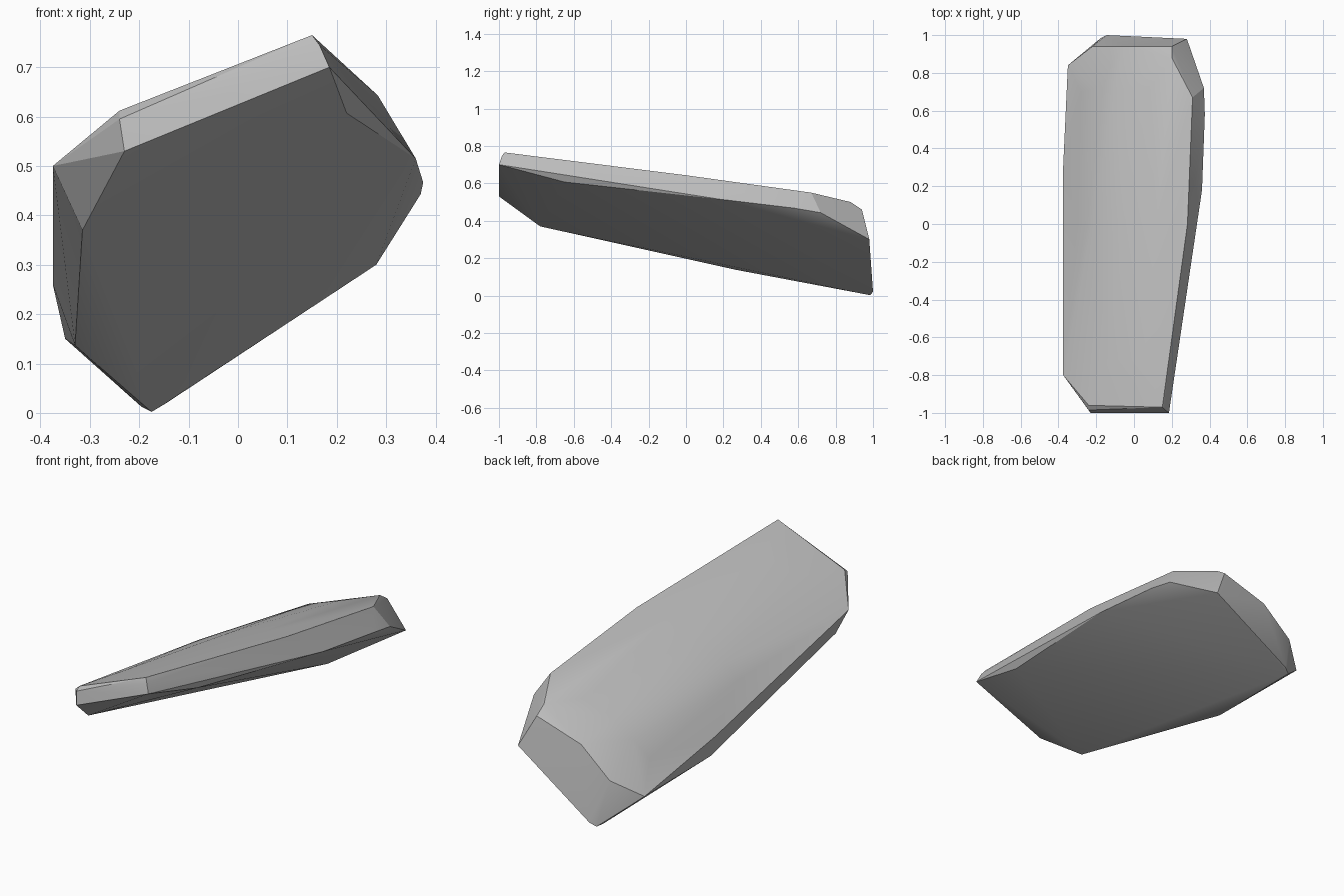
import bpy, bmesh, math

if "Cube" in bpy.data.objects:
    bpy.data.objects.remove(bpy.data.objects["Cube"])

# Corner points of the chipped stone slab, grouped by region
front_end = [(-.23, -1, .53), (.185, -1, .70), (.15, -.97, .765),
             (-.24, -.96, .612), (-.24, -.985, .595), (.165, -.985, .745)]
left_side = [(-.375, -.8, .50), (-.315, -.78, .37), (-.33, .27, .137),
             (-.375, .3, .26), (-.35, .84, .15)]
back_end = [(-.175, .985, .002), (-.145, 1, .02), (-.195, .96, .012), (.28, .98, .30),
            (-.22, .94, .235), (-.055, .94, .38), (.20, .94, .46), (.20, .88, .50)]
right_side = [(.22, -.65, .607), (.36, .18, .515), (.375, .58, .467),
              (.37, .72, .443), (.283, 0, .643), (.31, .67, .55)]
# Low dome over the upper face
crown = [(-.13, -.72, .637), (.05, -.72, .703),
         (-.30, 0, .42), (-.22, 0, .493), (-.05, 0, .573), (.12, 0, .618),
         (-.28, .7, .275), (-.20, .72, .36), (-.10, .72, .435), (.08, .72, .50)]

# Stone: convex hull of all the corners
bm = bmesh.new()
for p in front_end + left_side + back_end + right_side + crown:
    bm.verts.new(p)
bmesh.ops.convex_hull(bm, input=bm.verts[:])
bmesh.ops.delete(bm, geom=[v for v in bm.verts if not v.link_faces], context='VERTS')
bmesh.ops.recalc_face_normals(bm, faces=bm.faces[:])
mesh = bpy.data.meshes.new("stone")
bm.to_mesh(mesh)
bm.free()

stone = bpy.data.objects.new("stone", mesh)
bpy.context.collection.objects.link(stone)
grey = bpy.data.materials.new("stone grey")
grey.diffuse_color = (.5, .5, .5, 1)
grey.use_nodes = True
grey.node_tree.nodes["Principled BSDF"].inputs["Base Color"].default_value = grey.diffuse_color
mesh.materials.append(grey)

# Soft dome, crisp chipped edges
bpy.context.view_layer.objects.active = stone
stone.select_set(True)
bpy.ops.object.shade_smooth_by_angle(angle=math.radians(20))
